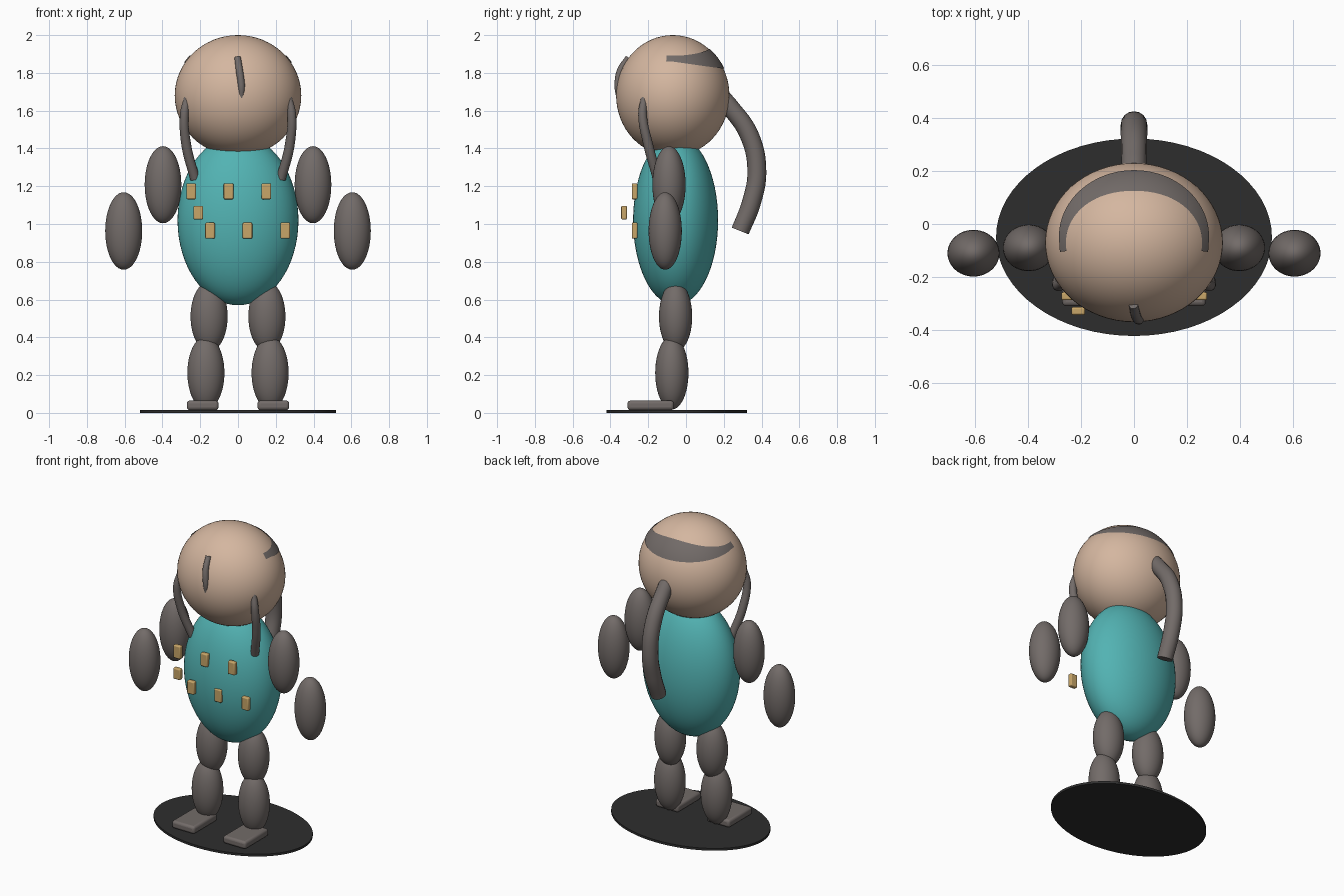
import bpy, bmesh, math

if "Cube" in bpy.data.objects:
    bpy.data.objects.remove(bpy.data.objects["Cube"])


def material(name, rgb):
    m = bpy.data.materials.new(name)
    m.diffuse_color = (*rgb, 1)
    m.use_nodes = True
    m.node_tree.nodes["Principled BSDF"].inputs["Base Color"].default_value = m.diffuse_color
    return m


SKIN = material("skin", (0.66, 0.47, 0.35))
TEAL = material("teal", (0.085, 0.45, 0.45))
GREY = material("warm_grey", (0.17, 0.148, 0.14))
GOLD = material("gold", (0.58, 0.38, 0.14))
DARK = material("near_black", (0.027, 0.027, 0.027))


def finish(ob, name, mat, smooth=True):
    ob.name = name
    ob.data.materials.append(mat)
    if smooth:
        bpy.ops.object.shade_smooth_by_angle(angle=math.radians(40))
    return ob


def ellipsoid(name, mat, loc, radii, seg=48, rings=24):
    bpy.ops.mesh.primitive_uv_sphere_add(segments=seg, ring_count=rings, location=loc)
    ob = bpy.context.object
    ob.scale = radii
    bpy.ops.object.transform_apply(location=False, rotation=False, scale=True)
    return finish(ob, name, mat)


def block(name, mat, loc, size, bevel):
    bpy.ops.mesh.primitive_cube_add(size=1, location=loc)
    ob = bpy.context.object
    ob.scale = size
    bpy.ops.object.transform_apply(location=False, rotation=False, scale=True)
    mod = ob.modifiers.new("bevel", 'BEVEL')
    mod.width, mod.segments = bevel, 3
    return finish(ob, name, mat)


def tube(name, mat, points, radius, tapers):
    cu = bpy.data.curves.new(name, 'CURVE')
    cu.dimensions = '3D'
    cu.bevel_depth, cu.bevel_resolution = radius, 6
    cu.use_fill_caps = True
    cu.resolution_u = 12
    sp = cu.splines.new('BEZIER')
    sp.bezier_points.add(len(points) - 1)
    for bp, co, r in zip(sp.bezier_points, points, tapers):
        bp.co, bp.radius = co, r
        bp.handle_left_type = bp.handle_right_type = 'AUTO'
    ob = bpy.data.objects.new(name, cu)
    bpy.context.collection.objects.link(ob)
    bpy.ops.object.select_all(action='DESELECT')
    ob.select_set(True)
    bpy.context.view_layer.objects.active = ob
    bpy.ops.object.convert(target='MESH')
    ob = bpy.context.object
    return finish(ob, name, mat)


# Oval base
bpy.ops.mesh.primitive_cylinder_add(vertices=64, radius=1, depth=1, location=(0, -0.05, 0.0075))
base = bpy.context.object
base.scale = (0.52, 0.372, 0.015)
bpy.ops.object.transform_apply(location=False, rotation=False, scale=True)
finish(base, "base", DARK)

# Head and body
HC, HR = (0, -0.07, 1.68), (0.335, 0.30, 0.32)
ellipsoid("head", SKIN, HC, HR, 64, 32)
ellipsoid("body", TEAL, (0, -0.055, 1.02), (0.32, 0.225, 0.45), 64, 32)

# Limbs, feet and side locks
for side, s in (("left", 1), ("right", -1)):
    ellipsoid(side + "_upper_arm", GREY, (s * 0.397, -0.09, 1.208), (0.097, 0.088, 0.204))
    ellipsoid(side + "_forearm", GREY, (s * 0.605, -0.11, 0.963), (0.098, 0.088, 0.205))
    ellipsoid(side + "_thigh", GREY, (s * 0.153, -0.055, 0.51), (0.098, 0.088, 0.185))
    ellipsoid(side + "_shin", GREY, (s * 0.17, -0.075, 0.212), (0.098, 0.088, 0.194))
    block(side + "_foot", GREY, (s * 0.187, -0.187, 0.04), (0.167, 0.245, 0.05), 0.015)
    tube(side + "_lock", GREY,
         [(s * 0.268, -0.22, 1.67), (s * 0.284, -0.23, 1.58),
          (s * 0.274, -0.20, 1.42), (s * 0.228, -0.15, 1.24)],
         0.026, (0.7, 0.9, 1, 1))

# Tail-like hair at the back
tube("back_hair", GREY,
     [(0, 0.15, 1.72), (0, 0.225, 1.63), (0, 0.335, 1.47),
      (0, 0.375, 1.28), (0, 0.345, 1.11), (0, 0.287, 0.963)],
     0.05, (0.8, 0.95, 1, 1, 1, 0.96))

# Small curl on the forehead
tube("forehead_curl", GREY,
     [(-0.002, -0.305, 1.88), (0.008, -0.348, 1.81), (0.018, -0.36, 1.73), (0.018, -0.355, 1.66)],
     0.021, (0.8, 0.9, 0.9, 0.6))

# Hair band lying on the head, tapering towards its ends
bm = bmesh.new()
cols, rows, rings = 48, 8, []
for i in range(cols + 1):
    a = math.radians(-8 + 196 * i / cols)
    k = max(0, math.sin(a))
    low, high = 1.858 - 0.038 * k, 1.889 + 0.036 * k ** 2
    ring = []
    for j in range(rows + 1):
        z = low + (high - low) * j / rows
        r = math.sqrt(1 - ((z - HC[2]) / HR[2]) ** 2) * 1.012
        ring.append(bm.verts.new((HR[0] * r * math.cos(a),
                                  HC[1] + HR[1] * r * math.sin(a), z + 0.002)))
    rings.append(ring)
for p, q in zip(rings, rings[1:]):
    for j in range(rows):
        bm.faces.new((p[j], q[j], q[j + 1], p[j + 1]))
me = bpy.data.meshes.new("hair_band")
bm.to_mesh(me)
bm.free()
band = bpy.data.objects.new("hair_band", me)
bpy.context.collection.objects.link(band)
me.materials.append(GREY)
me.shade_smooth()

# Tabs on the chest
tabs = [(x, -0.272, 1.173) for x in (-0.248, -0.05, 0.15)]
tabs += [(x, -0.272, 0.965) for x in (-0.148, 0.05, 0.25)]
tabs.append((-0.21, -0.328, 1.06))
for n, loc in enumerate(tabs):
    h = 0.072 if n == 6 else 0.085
    block(f"chest_tab_{n + 1}", GOLD, loc, (0.051, 0.03, h), 0.007)
